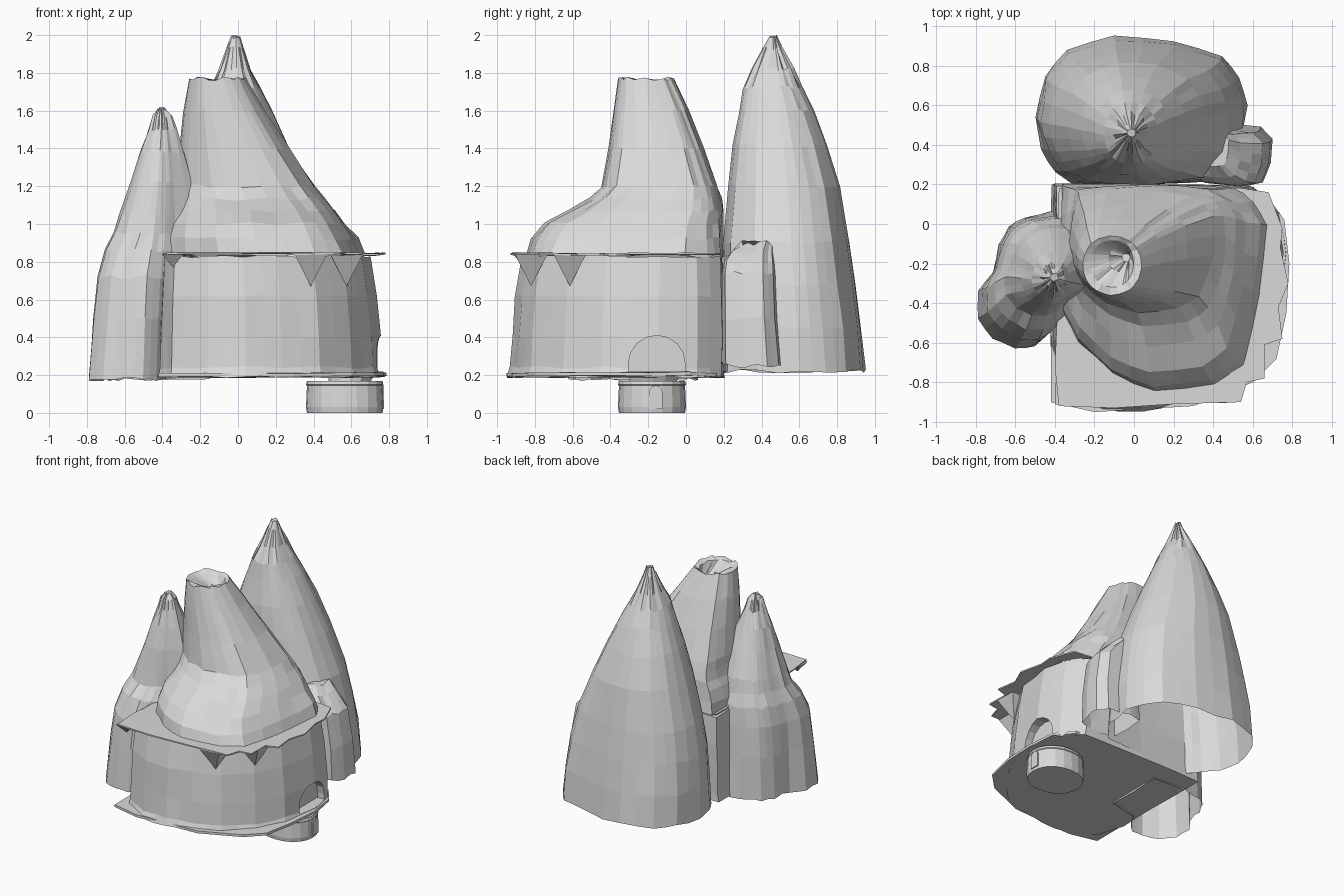
import bpy, bmesh, math, random

if "Cube" in bpy.data.objects:
    bpy.data.objects.remove(bpy.data.objects["Cube"])

random.seed(4)
stone = bpy.data.materials.new("pale grey stone")
stone.diffuse_color = (0.7, 0.7, 0.7, 1)
stone.use_nodes = True
stone.node_tree.nodes["Principled BSDF"].inputs["Base Color"].default_value = stone.diffuse_color


def finish(bm, name):
    bmesh.ops.recalc_face_normals(bm, faces=bm.faces)
    me = bpy.data.meshes.new(name)
    bm.to_mesh(me)
    bm.free()
    me.materials.append(stone)
    ob = bpy.data.objects.new(name, me)
    bpy.context.collection.objects.link(ob)
    return ob


def superellipse(n, e):
    pts = []
    for i in range(n):
        a = 2 * math.pi * i / n
        c, s = math.cos(a), math.sin(a)
        r = (abs(c) ** e + abs(s) ** e) ** (-1 / e)
        pts.append((c * r, s * r))
    return pts


def refine(outline, step=2):
    """Turn a real-size outline into a denser one scaled to -1..1."""
    xs, ys = [p[0] for p in outline], [p[1] for p in outline]
    cx, cy = (min(xs) + max(xs)) / 2, (min(ys) + max(ys)) / 2
    hx, hy = (max(xs) - min(xs)) / 2, (max(ys) - min(ys)) / 2
    pts = []
    for a, b in zip(outline, outline[1:] + outline[:1]):
        for k in range(step):
            t = k / step
            pts.append((((a[0] + (b[0] - a[0]) * t) - cx) / hx,
                        ((a[1] + (b[1] - a[1]) * t) - cy) / hy))
    return pts


def loft(name, shape, rings, jitter=0.007, flute_above=9, bottom=True, top=True, rounding=0.0):
    """Skin rings of (z, x0, x1, y0, y1); the shape turns rounder with height."""
    bm = bmesh.new()
    rows = []
    zs = [r[0] for r in rings]
    for z, x0, x1, y0, y1 in rings:
        t = rounding * (z - min(zs)) / (max(zs) - min(zs))
        row = []
        for i, (u, v) in enumerate(shape):
            f = (1 - t + t / math.hypot(u, v)) * (1 + random.uniform(-jitter, jitter))
            if z > flute_above:
                f *= random.uniform(0.82, 0.92) if i % 3 == 0 else 1.02
            row.append(bm.verts.new(((x0 + x1) / 2 + u * f * (x1 - x0) / 2,
                                     (y0 + y1) / 2 + v * f * (y1 - y0) / 2,
                                     z + random.uniform(-jitter, jitter))))
        rows.append(row)
    n = len(shape)
    for lo, hi in zip(rows, rows[1:]):
        for i in range(n):
            j = (i + 1) % n
            bm.faces.new((lo[i], lo[j], hi[j], hi[i]))
    if bottom:
        bm.faces.new(rows[0][::-1])
    if top:
        bm.faces.new(rows[-1])
    return finish(bm, name)


def extrude(name, points, dx, dz):
    bm = bmesh.new()
    f = bm.faces.new([bm.verts.new(p) for p in points])
    ex = bmesh.ops.extrude_face_region(bm, geom=[f])
    for v in ex["geom"]:
        if isinstance(v, bmesh.types.BMVert):
            v.co.x += dx
            v.co.z += dz
    return finish(bm, name)


def slab(name, outline, z, h):
    return extrude(name, [(x, y, z + random.uniform(-.005, .005)) for x, y in outline], 0, h)


def arch(name, y, half, z0, z1, x, depth):
    """Round-topped block facing +x."""
    prof = [(-half, z0), (half, z0)] + [
        (half * math.cos(math.pi * k / 8), z1 - half + half * math.sin(math.pi * k / 8)) for k in range(9)]
    return extrude(name, [(x, y + p, z) for p, z in prof], depth, 0)


# Lower hall under the ledge, with an arched recess on the right side
hall_outline = [(-.40, .2), (-.40, -.3), (-.40, -.6), (-.34, -.81), (-.15, -.92), (.05, -.93), (.24, -.89),
                (.44, -.82), (.61, -.65), (.72, -.45), (.77, -.15), (.73, .06), (.60, .19), (.1, .2)]
hall = loft("hall", refine(hall_outline), [
    (0.19, -.42, .78, -.95, .20), (0.24, -.41, .765, -.93, .20), (0.40, -.41, .755, -.92, .20),
    (0.62, -.40, .735, -.905, .20), (0.83, -.39, .70, -.87, .19)])
cutter = arch("doorway_cutter", -.155, .15, .22, .41, .68, .3)
cutter.hide_render = True
cutter.hide_set(True)
mod = hall.modifiers.new("doorway", "BOOLEAN")
mod.operation, mod.solver, mod.object = "DIFFERENCE", "EXACT", cutter

# Main cone with a shallow crater
cone_outline = [(.66, .0), (.60, .12), (.48, .18), (.1, .2), (-.36, .2), (-.38, -.1), (-.37, -.42),
                (-.28, -.58), (-.11, -.74), (.1, -.83), (.4, -.80), (.54, -.70), (.62, -.35)]
loft("main_cone", refine(cone_outline), [
    (0.83, -.38, .68, -.85, .20), (0.92, -.38, .64, -.82, .20), (1.00, -.36, .58, -.75, .20),
    (1.07, -.34, .53, -.62, .20), (1.13, -.33, .475, -.52, .19), (1.20, -.33, .42, -.45, .17),
    (1.40, -.31, .28, -.41, .10), (1.60, -.29, .145, -.385, .02), (1.77, -.26, .04, -.36, -.06),
    (1.755, -.22, .00, -.32, -.08), (1.70, -.13, -.01, -.24, -.12), (1.66, -.06, -.02, -.19, -.15)],
    jitter=0.011, rounding=0.95)

# Rear peak, open underneath, with its side lump
rear_outline = [(.57, .6), (.53, .74), (.45, .85), (.2, .925), (-.1, .95), (-.34, .88), (-.45, .75),
                (-.50, .54), (-.47, .38), (-.40, .26), (-.3, .2), (.1, .2), (.42, .22), (.54, .38)]
loft("rear_peak", refine(rear_outline), [
    (0.22, -.50, .57, .20, .95), (0.45, -.49, .56, .20, .93), (0.68, -.47, .53, .20, .90),
    (0.90, -.43, .48, .20, .87), (1.20, -.345, .36, .22, .82), (1.42, -.27, .265, .245, .75),
    (1.60, -.20, .18, .28, .68), (1.72, -.15, .12, .30, .62), (1.82, -.105, .07, .35, .57),
    (1.93, -.06, .03, .41, .51), (1.99, -.035, .01, .44, .48)],
    jitter=0.011, flute_above=1.78, bottom=False, rounding=1.0)
lump_outline = [(.35, .2), (.55, .18), (.65, .2), (.69, .30), (.70, .42), (.64, .48), (.45, .50), (.35, .48)]
loft("rear_lump", refine(lump_outline), [
    (0.25, .36, .70, .19, .51), (0.50, .36, .69, .19, .49), (0.74, .36, .65, .19, .48),
    (0.80, .34, .60, .20, .475), (0.85, .33, .54, .23, .47), (0.90, .32, .48, .29, .47)],
    jitter=0.013, bottom=False)

# Left peak, its front lobe merging into the same wall
left_outline = [(-.15, .04), (-.42, .06), (-.55, .035), (-.63, -.01), (-.68, -.1), (-.71, -.24), (-.78, -.33),
                (-.785, -.47), (-.71, -.57), (-.6, -.62), (-.50, -.61), (-.43, -.54), (-.38, -.45), (-.15, -.40)]
loft("left_peak", refine(left_outline), [
    (0.18, -.79, -.15, -.63, .06), (0.50, -.77, -.15, -.61, .05), (0.72, -.75, -.15, -.59, .04),
    (0.86, -.71, -.15, -.54, .03), (0.95, -.66, -.18, -.47, .0), (1.05, -.63, -.20, -.45, -.02),
    (1.22, -.57, -.24, -.42, -.08), (1.38, -.52, -.28, -.38, -.14), (1.50, -.475, -.32, -.345, -.19),
    (1.57, -.455, -.345, -.32, -.22), (1.61, -.425, -.38, -.29, -.25)],
    jitter=0.012, flute_above=1.45, bottom=False, rounding=0.8)

# Ledge around the cone and floor under the hall
ledge = [(-.39, -.5), (-.40, -.72), (-.38, -.92), (-.1, -.93), (.2, -.91), (.54, -.90), (.57, -.80),
         (.66, -.78), (.66, -.61), (.75, -.58), (.73, -.42), (.78, -.30), (.74, -.12), (.75, -.02),
         (.68, .16), (.55, .18), (-.38, .18)]
slab("ledge", ledge, .836, .01)
floor = [(-.42, -.90), (-.2, -.95), (.3, -.92), (.6, -.80), (.72, -.68), (.77, -.45),
         (.785, -.2), (.76, .02), (.66, .16), (-.36, .2), (-.42, -.2)]
slab("floor", floor, .195, .018)

# Pointed brackets hanging from the ledge
for i, (x, y, r, tip) in enumerate([(.385, -.82, .12, .67), (.575, -.615, .12, .67), (-.345, -.86, .075, .77)]):
    bm = bmesh.new()
    top = [bm.verts.new((x + r * math.cos(math.radians(a)), y + r * math.sin(math.radians(a)), .838))
           for a in (45, 135, 225, 315)]
    bm.faces.new(top)
    apex = bm.verts.new((x, y, tip))
    for k in range(4):
        bm.faces.new((top[k], top[(k + 1) % 4], apex))
    finish(bm, "bracket_%d" % (i + 1))

# Round drum below the floor, with rim, neck and small door
loft("drum", superellipse(20, 2.2), [
    (0.00, .365, .765, -.355, -.005), (0.03, .36, .77, -.36, 0.0), (0.145, .365, .765, -.355, -.005),
    (0.15, .36, .77, -.36, 0.0), (0.17, .365, .765, -.355, -.005)], jitter=0)
loft("drum_neck", superellipse(12, 2), [(0.16, .48, .70, -.30, -.05), (0.20, .48, .72, -.30, -.04)], jitter=0)
arch("drum_door", -.16, .035, .02, .145, .765, .008)
